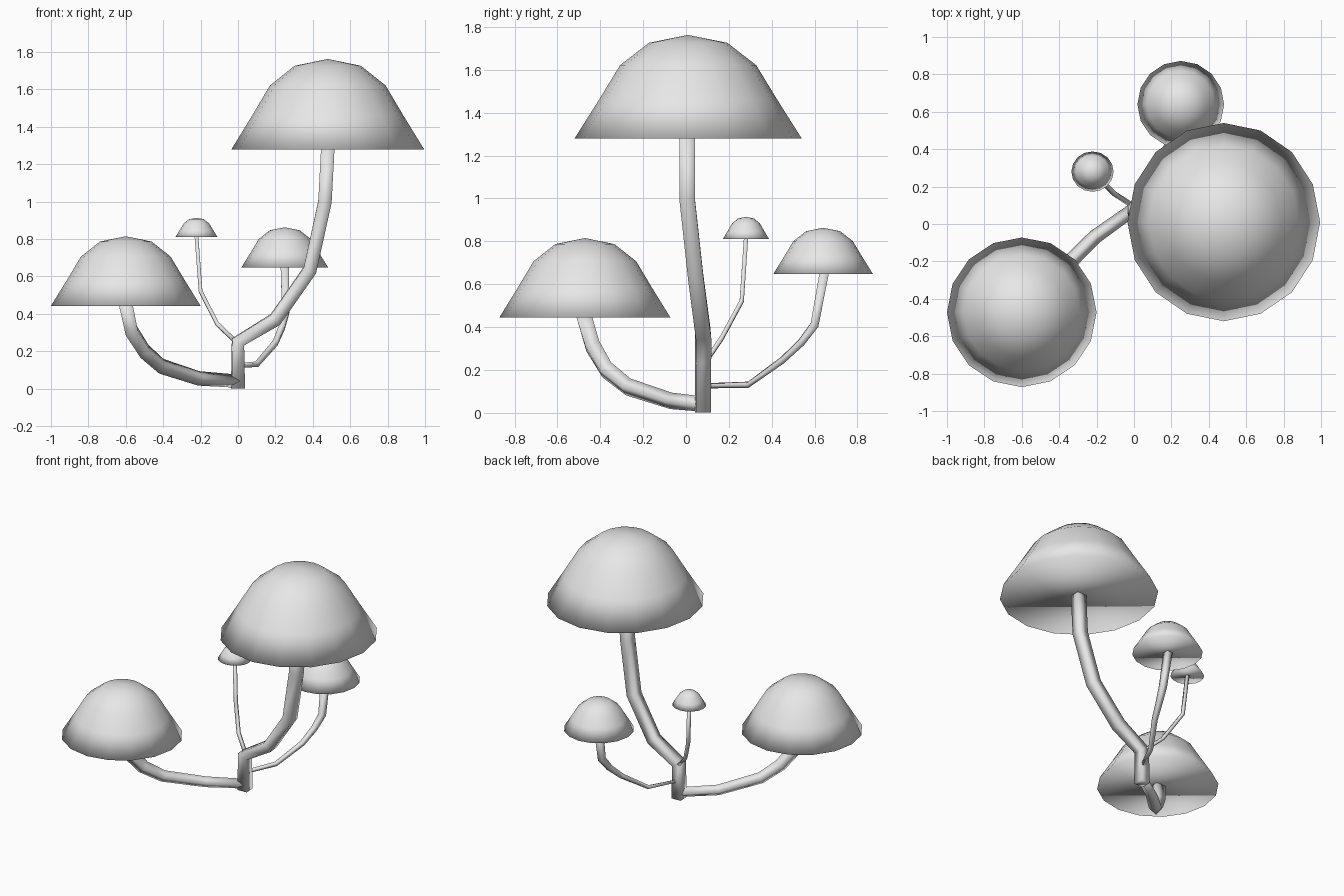
import bpy, bmesh, math
from mathutils import Vector

cube = bpy.data.objects.get("Cube")
if cube:
    bpy.data.objects.remove(cube)

grey = bpy.data.materials.new("plain_grey")
grey.use_nodes = True
grey.diffuse_color = (0.8, 0.8, 0.8, 1)
grey.node_tree.nodes["Principled BSDF"].inputs["Base Color"].default_value = (0.8, 0.8, 0.8, 1)


def finish(name, bm):
    """Turn a bmesh into a smooth grey object."""
    bmesh.ops.recalc_face_normals(bm, faces=bm.faces)
    for face in bm.faces:
        face.smooth = True
    mesh = bpy.data.meshes.new(name)
    bm.to_mesh(mesh)
    bm.free()
    mesh.materials.append(grey)
    obj = bpy.data.objects.new(name, mesh)
    bpy.context.collection.objects.link(obj)
    return obj


def bridge(bm, lower, upper):
    """Join two equal rings with quads."""
    count = len(lower)
    for i in range(count):
        j = (i + 1) % count
        bm.faces.new((lower[i], lower[j], upper[j], upper[i]))


def cap(name, centre, rx, ry, height, sides=16):
    """Flared dome closed by a flat underside."""
    bm = bmesh.new()
    base = Vector(centre)
    rings = []
    for level, spread in enumerate((1, 0.78, 0.6, 0.345)):
        z = height * math.sin(level * math.pi / 8)
        ring = []
        for i in range(sides):
            a = math.tau * i / sides
            offset = Vector((rx * spread * math.cos(a), ry * spread * math.sin(a), z))
            ring.append(bm.verts.new(base + offset))
        rings.append(ring)
    for lower, upper in zip(rings, rings[1:]):
        bridge(bm, lower, upper)
    apex = bm.verts.new(base + Vector((0, 0, height)))
    for i in range(sides):
        bm.faces.new((rings[-1][i], rings[-1][(i + 1) % sides], apex))
    bm.faces.new(rings[0][::-1])
    return finish(name, bm)


def stalk(name, points, start, end):
    """Square tube swept down from the cap; start and end are half widths."""
    path = [Vector(p) for p in reversed(points)]
    steps = [(b - a).normalized() for a, b in zip(path, path[1:])]
    last = len(path) - 1
    bm = bmesh.new()
    rings = []
    across = Vector((1, 0, 0))
    previous = Vector((0, 0, -1))
    for i, point in enumerate(path):
        tangent = (steps[max(i - 1, 0)] + steps[min(i, last - 1)]).normalized()
        if i == 0:
            tangent = previous
        across = previous.rotation_difference(tangent) @ across
        side = tangent.cross(across)
        half = end + (start - end) * i / last
        rings.append([bm.verts.new(point + half * (u * across + v * side))
                      for u, v in ((-1, -1), (1, -1), (1, 1), (-1, 1))])
        previous = tangent
    for lower, upper in zip(rings, rings[1:]):
        bridge(bm, lower, upper)
    bm.faces.new(rings[0])
    bm.faces.new(rings[-1])
    return finish(name, bm)


# Caps
cap("tall_cap", (0.48, 0.01, 1.28), 0.515, 0.53, 0.483)
cap("front_cap", (-0.6, -0.472, 0.443), 0.4, 0.4, 0.372)
cap("back_cap", (0.25, 0.64, 0.648), 0.232, 0.232, 0.215)
cap("tiny_cap", (-0.222, 0.28, 0.81), 0.113, 0.108, 0.104)

# Main stem and its branches
stalk("main_stem", [(0, 0.08, 0), (0, 0.08, 0.25), (0.2, 0.08, 0.37),
                    (0.385, 0.045, 0.635), (0.465, 0.005, 1), (0.48, 0.005, 1.285)], 0.036, 0.036)
stalk("front_branch", [(0, 0.08, 0.04), (-0.21, -0.07, 0.055), (-0.41, -0.27, 0.12),
                       (-0.5, -0.37, 0.2), (-0.57, -0.435, 0.31), (-0.6, -0.475, 0.448)], 0.025, 0.037)
stalk("back_branch", [(0, 0.08, 0.125), (0.1, 0.29, 0.13), (0.2, 0.45, 0.245),
                      (0.235, 0.54, 0.33), (0.255, 0.6, 0.41), (0.25, 0.645, 0.652)], 0.009, 0.022)
stalk("tiny_branch", [(-0.01, 0.1, 0.25), (-0.11, 0.165, 0.345),
                      (-0.2, 0.26, 0.52), (-0.222, 0.28, 0.813)], 0.01, 0.01)
